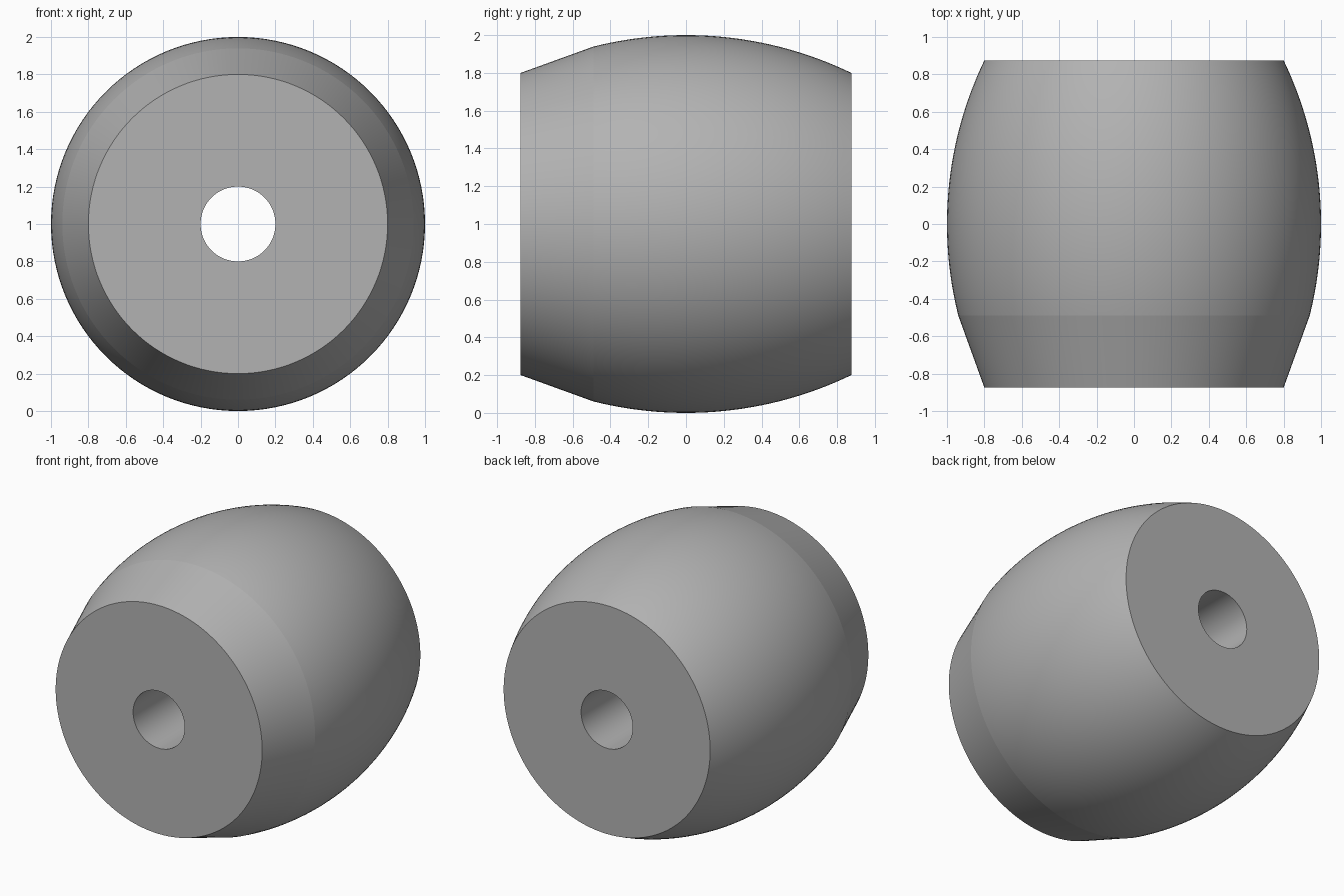
import bpy, bmesh, math

cube = bpy.data.objects.get("Cube")
if cube:
    bpy.data.objects.remove(cube)

SEGMENTS = 128
HALF, END_R, MID_R, BORE_R = 0.875, 0.8, 1.0, 0.2
BAND_Y = -0.49                      # where the straight front taper starts
DROP = MID_R - END_R
ARC = (HALF ** 2 + DROP ** 2) / (2 * DROP)


def bulge(y):
    """Barrel radius at a point along the axis."""
    return MID_R - ARC + math.sqrt(ARC ** 2 - y ** 2)


# Closed profile: bore, straight front taper, then the bulging arc
steps = 32
ys = [BAND_Y + (HALF - BAND_Y) * i / steps for i in range(steps + 1)]
profile = [(BORE_R, -HALF), (END_R, -HALF)]
profile += [(bulge(y), y) for y in ys] + [(BORE_R, HALF)]

# Spin the profile around the y axis
bm = bmesh.new()
rings = []
for s in range(SEGMENTS):
    a = math.tau * s / SEGMENTS
    rings.append([bm.verts.new((r * math.cos(a), y, 1 + r * math.sin(a)))
                  for r, y in profile])
count = len(profile)
for s in range(SEGMENTS):
    here, there = rings[s], rings[(s + 1) % SEGMENTS]
    for i in range(count):
        j = (i + 1) % count
        bm.faces.new((here[i], here[j], there[j], there[i]))
bmesh.ops.recalc_face_normals(bm, faces=bm.faces)

mesh = bpy.data.meshes.new("barrel_roller")
bm.to_mesh(mesh)
bm.free()
roller = bpy.data.objects.new("barrel_roller", mesh)
bpy.context.collection.objects.link(roller)

# Plain grey finish
grey = bpy.data.materials.new("plain_grey")
grey.use_nodes = True
color = (0.45, 0.45, 0.45, 1)
grey.diffuse_color = color
grey.node_tree.nodes["Principled BSDF"].inputs["Base Color"].default_value = color
mesh.materials.append(grey)

# Smooth walls, sharp rims and a crisp start to the taper
bpy.context.view_layer.objects.active = roller
roller.select_set(True)
bpy.ops.object.shade_smooth_by_angle(angle=math.radians(4))
